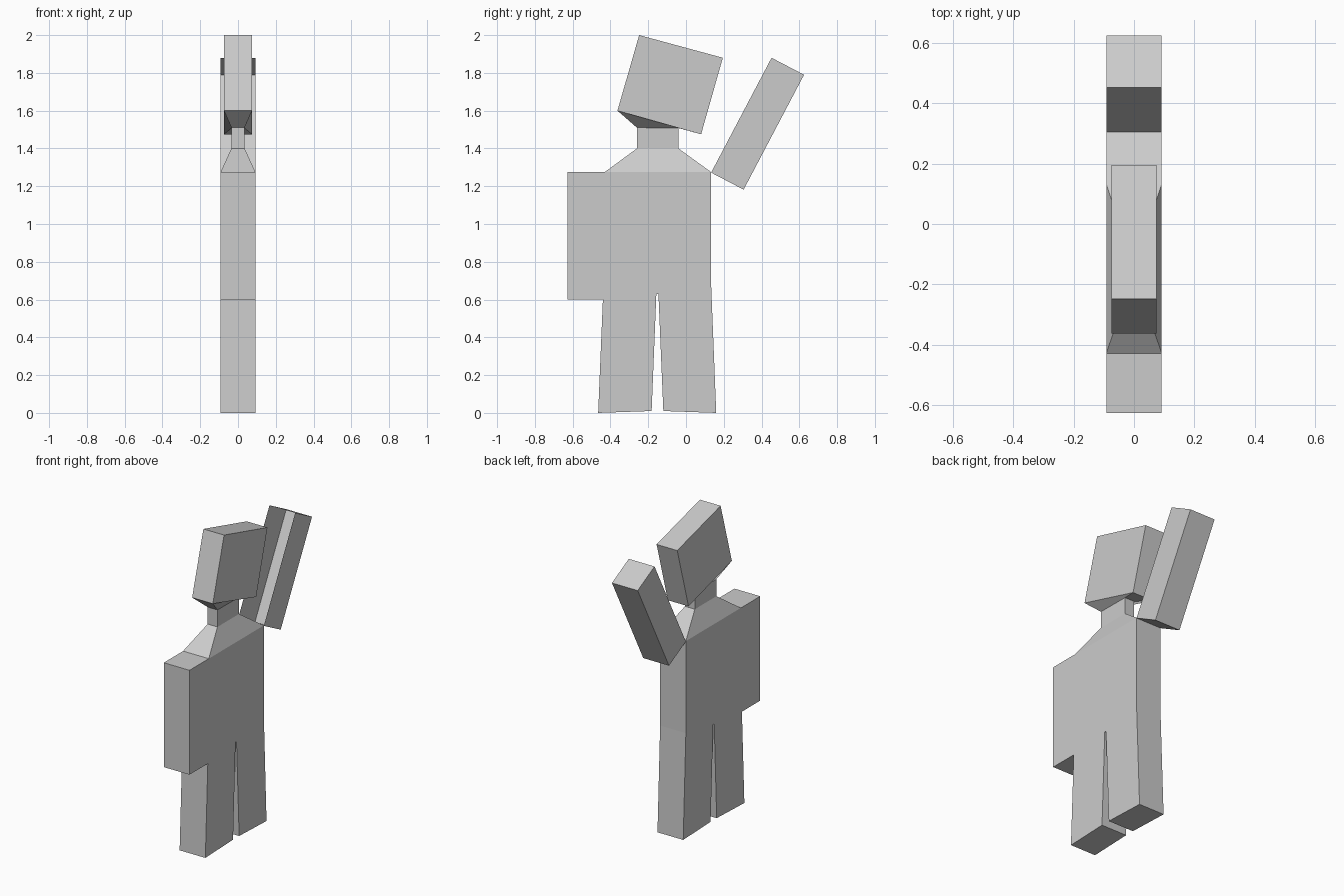
import bpy
import bmesh

cube = bpy.data.objects.get("Cube")
if cube:
    bpy.data.objects.remove(cube, do_unlink=True)

grey = bpy.data.materials.new("plain grey")
grey.use_nodes = True
colour = (0.6, 0.6, 0.6, 1)
grey.diffuse_color = colour
grey.node_tree.nodes["Principled BSDF"].inputs["Base Color"].default_value = colour

BODY_HALF, NECK_HALF, HEAD_HALF = 0.092, 0.035, 0.074


def finish(name, bm):
    bmesh.ops.recalc_face_normals(bm, faces=bm.faces[:])
    mesh = bpy.data.meshes.new(name)
    bm.to_mesh(mesh)
    bm.free()
    mesh.materials.append(grey)
    obj = bpy.data.objects.new(name, mesh)
    bpy.context.collection.objects.link(obj)
    return obj


def slab(name, profile, half, open_edges=()):
    """Extrude a (y, z) profile across x, leaving the listed edges open."""
    bm = bmesh.new()
    right, left = [[bm.verts.new((s * half, y, z)) for y, z in profile] for s in (-1, 1)]
    bm.faces.new(right)
    bm.faces.new(left[::-1])
    n = len(profile)
    for i in range(n):
        if i not in open_edges:
            j = (i + 1) % n
            bm.faces.new((right[j], right[i], left[i], left[j]))
    return finish(name, bm)


def loft(name, sections):
    """Join rectangles given as (half width, front point, back point)."""
    bm = bmesh.new()
    rings = []
    for half, front, back in sections:
        corners = ((-half, *front), (half, *front), (half, *back), (-half, *back))
        rings.append([bm.verts.new(c) for c in corners])
    for a, b in zip(rings, rings[1:]):
        for i in range(4):
            j = (i + 1) % 4
            bm.faces.new((a[i], a[j], b[j], b[i]))
    bm.faces.new(rings[0][::-1])
    bm.faces.new(rings[-1])
    return finish(name, bm)


# Torso, lowered arm and both tapering legs share one outline
slab("torso_and_legs", [
    (-0.627, 1.275), (-0.627, 0.6), (-0.44, 0.6), (-0.465, 0.0),
    (-0.182, 0.01), (-0.157, 0.63), (-0.146, 0.63), (-0.12, 0.01),
    (0.16, 0.0), (0.133, 0.68), (0.133, 1.275)], BODY_HALF)

# Sloping shoulders, neck and the flare that meets the head
loft("shoulders_and_neck", [
    (BODY_HALF, (-0.43, 1.275), (0.133, 1.275)),
    (NECK_HALF, (-0.26, 1.4), (-0.04, 1.4)),
    (NECK_HALF, (-0.26, 1.51), (-0.04, 1.508)),
    (HEAD_HALF, (-0.363, 1.6), (0.08, 1.475))])

# Tilted block head
slab("head", [(-0.363, 1.6), (0.08, 1.475), (0.195, 1.88), (-0.248, 2.0)], HEAD_HALF)

# Raised arm, hollow and open on its front side
slab("raised_arm", [(0.133, 1.272), (0.305, 1.182), (0.625, 1.79), (0.453, 1.88)],
     BODY_HALF, open_edges=(3,))
